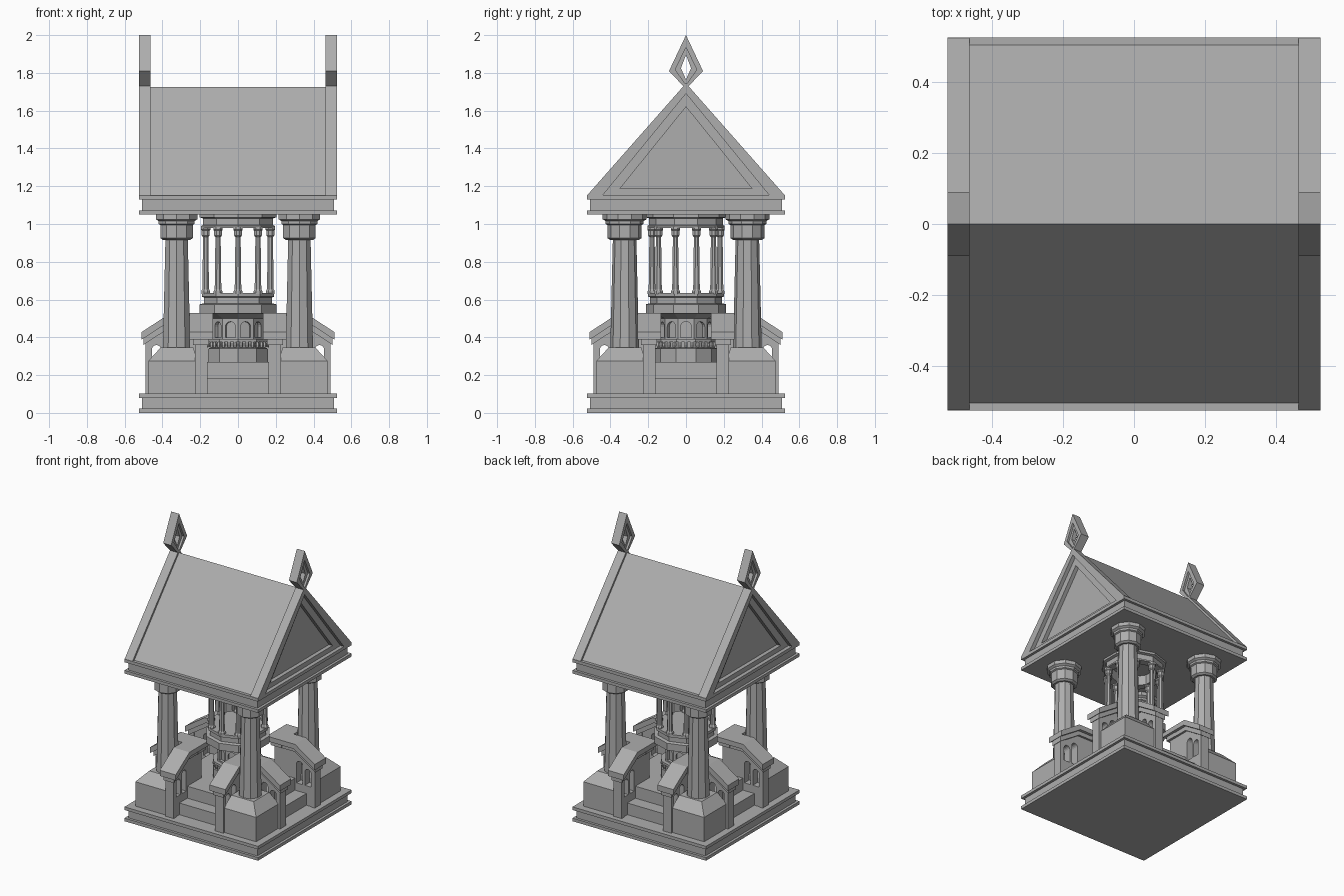
import bpy, bmesh, math
from mathutils import Matrix, Vector

if "Cube" in bpy.data.objects:
    bpy.data.objects.remove(bpy.data.objects["Cube"])

stone = bpy.data.materials.new("grey_stone")
stone.use_nodes = True
GREY = (0.42, 0.42, 0.42, 1)
stone.diffuse_color = GREY
stone.node_tree.nodes["Principled BSDF"].inputs["Base Color"].default_value = GREY


def finish(name, bm, place=None):
    bmesh.ops.recalc_face_normals(bm, faces=bm.faces[:])
    mesh = bpy.data.meshes.new(name)
    bm.to_mesh(mesh)
    bm.free()
    mesh.materials.append(stone)
    return add(name, mesh, place or Matrix())


def add(name, mesh, place):
    ob = bpy.data.objects.new(name, mesh)
    bpy.context.collection.objects.link(ob)
    ob.matrix_world = place
    return ob


def extrude_outline(bm, pts, x0, x1):
    """Outline given in (y, z), extruded along x."""
    a = [bm.verts.new((x0, y, z)) for y, z in pts]
    b = [bm.verts.new((x1, y, z)) for y, z in pts]
    bm.faces.new(a)
    bm.faces.new(b)
    for i in range(len(pts)):
        j = (i + 1) % len(pts)
        bm.faces.new((a[i], a[j], b[j], b[i]))


def prism(name, pts, x0, x1):
    bm = bmesh.new()
    extrude_outline(bm, pts, x0, x1)
    return finish(name, bm)


def box(name, half, z0, z1):
    return prism(name, [(-half, z0), (half, z0), (half, z1), (-half, z1)], -half, half)


def frame(name, outer, inner, x0, x1):
    """Flat frame between two (y, z) outlines with equal point counts."""
    bm = bmesh.new()
    loops = [[bm.verts.new((x, y, z)) for y, z in pts]
             for pts, x in ((outer, x0), (outer, x1), (inner, x1), (inner, x0))]
    n = len(outer)
    for k in range(4):
        a, b = loops[k], loops[(k + 1) % 4]
        for i in range(n):
            j = (i + 1) % n
            bm.faces.new((a[i], a[j], b[j], b[i]))
    return finish(name, bm)


def turned(name, profile, sides=10, phase=math.pi / 2, place=None, ring=False):
    """Faceted turned part from (radius, z) points; ring closes the profile."""
    bm = bmesh.new()
    rows = [[bm.verts.new((r * math.cos(phase + math.tau * i / sides),
                           r * math.sin(phase + math.tau * i / sides), z))
             for i in range(sides)] for r, z in profile]
    pairs = list(zip(rows, rows[1:]))
    if ring:
        pairs.append((rows[-1], rows[0]))
    else:
        bm.faces.new(rows[0])
        bm.faces.new(rows[-1])
    for a, b in pairs:
        for i in range(sides):
            j = (i + 1) % sides
            bm.faces.new((a[i], a[j], b[j], b[i]))
    return finish(name, bm, place)


def arch(centre, half, z0, spring):
    top = [(centre + half * math.cos(math.pi * i / 8), spring + half * math.sin(math.pi * i / 8))
           for i in range(9)]
    return [(centre - half, z0), (centre + half, z0)] + top


def cut(ob, cutter):
    mod = ob.modifiers.new("openings", 'BOOLEAN')
    mod.operation, mod.solver, mod.object = 'DIFFERENCE', 'EXACT', cutter
    bpy.context.view_layer.update()
    graph = bpy.context.evaluated_depsgraph_get()
    mesh = bpy.data.meshes.new_from_object(ob.evaluated_get(graph))
    ob.modifiers.clear()
    ob.data = mesh
    bpy.data.objects.remove(cutter)


# Plinth and entablature share the same stepped moulding
for part, z in (("plinth", 0), ("entablature", 1.05)):
    box(part + "_lower_band", 0.525, z, z + 0.022)
    box(part + "_core", 0.507, z + 0.022, z + 0.08)
    box(part + "_upper_band", 0.525, z + 0.08, z + 0.102)

# Steps on all four sides and the floor
for k in range(2):
    bm = bmesh.new()
    for (hx, hy) in ((0.17, 0.42 - 0.09 * k), (0.42 - 0.09 * k, 0.17)):
        z0, z1 = 0.1, 0.185 + 0.085 * k
        extrude_outline(bm, [(-hy, z0), (hy, z0), (hy, z1), (-hy, z1)], -hx, hx)
    finish("steps_%d" % (k + 1), bm)

# Balustrade walls: one of each part, then seven copies
wall = prism("stair_wall", [(-0.168, 0.1), (-0.48, 0.1), (-0.48, 0.39), (-0.35, 0.48), (-0.168, 0.48)],
             -0.0275, 0.0275)
bm = bmesh.new()
extrude_outline(bm, arch(-0.432, 0.024, 0.24, 0.335), -0.1, 0.1)
extrude_outline(bm, arch(-0.366, 0.024, 0.24, 0.375), -0.1, 0.1)
cut(wall, finish("arch_cutter", bm))
parts = [
    wall,
    prism("stair_post", [(-0.46, 0.1), (-0.49, 0.1), (-0.49, 0.39), (-0.46, 0.405)], -0.0325, 0.0325),
    prism("rail_moulding", [(-0.15, 0.465), (-0.34, 0.465), (-0.5, 0.36), (-0.5, 0.4),
                            (-0.35, 0.5), (-0.15, 0.5)], -0.042, 0.042),
    prism("rail_cap", [(-0.133, 0.495), (-0.345, 0.495), (-0.51, 0.388), (-0.51, 0.428),
                       (-0.355, 0.53), (-0.133, 0.53)], -0.0625, 0.0625),
]
for ob in parts:
    for k in range(4):
        for s in (-1, 1):
            place = Matrix.Rotation(k * math.pi / 2, 4, 'Z') @ Matrix.Translation((s * 0.195, 0, 0))
            if k == 0 and s < 0:
                ob.matrix_world = place
            else:
                add(ob.name.split(".")[0], ob.data, place)

# Corner pedestals and main columns
for sx in (-1, 1):
    for sy in (-1, 1):
        bm = bmesh.new()
        rows = []
        for lo, hi, z in ((0.22, 0.475, 0.1), (0.22, 0.475, 0.275), (0.235, 0.41, 0.345)):
            rows.append([bm.verts.new((sx * x, sy * y, z))
                         for x, y in ((lo, lo), (hi, lo), (hi, hi), (lo, hi))])
        bm.faces.new(rows[0])
        bm.faces.new(rows[-1])
        for a, b in zip(rows, rows[1:]):
            for i in range(4):
                bm.faces.new((a[i], a[(i + 1) % 4], b[(i + 1) % 4], b[i]))
        finish("corner_pedestal", bm)
        at = Matrix.Translation((sx * 0.325, sy * 0.325, 0))
        turned("column_shaft", [(0.076, 0.34), (0.062, 0.93)], place=at)
        turned("column_capital", [(0.075, 0.915), (0.09, 0.925), (0.09, 0.995), (0.1, 1.0), (0.1, 1.015),
                                  (0.116, 1.025), (0.116, 1.05)], place=at)

# Central shrine: base, beaded ring, arcaded drum, basin
turned("shrine_base", [(0.168, 0.26), (0.168, 0.34), (0.152, 0.345), (0.152, 0.375),
                       (0.165, 0.375), (0.165, 0.39)])
for i in range(30):
    a = math.tau * i / 30
    turned("bead", [(0.008, 0.345), (0.011, 0.36), (0.008, 0.375)], 6, 0,
           Matrix.Translation((0.154 * math.cos(a), 0.154 * math.sin(a), 0)))
drum = turned("shrine_drum", [(0.138, 0.385), (0.138, 0.5), (0.15, 0.505), (0.205, 0.53)])
bm = bmesh.new()
for i in range(10):
    before = set(bm.verts)
    extrude_outline(bm, arch(0, 0.028, 0.4, 0.455), 0.112, 0.2)
    bmesh.ops.rotate(bm, cent=Vector(), matrix=Matrix.Rotation(math.tau * i / 10, 3, 'Z'),
                     verts=[v for v in bm.verts if v not in before])
cut(drum, finish("niche_cutter", bm))
turned("shrine_basin", [(0.213, 0.525), (0.213, 0.575), (0.19, 0.58), (0.19, 0.612),
                        (0.2, 0.615), (0.2, 0.635)])

# Ten slender columns and the ring they carry
for i in range(10):
    a = math.pi / 2 + math.tau * i / 10
    at = Matrix.Translation((0.18 * math.cos(a), 0.18 * math.sin(a), 0))
    turned("slender_column", [(0.025, 0.63), (0.025, 0.645), (0.019, 0.655), (0.015, 0.93), (0.023, 0.94),
                              (0.023, 0.965), (0.027, 0.97), (0.027, 0.985)], 8, math.pi / 8, at)
turned("shrine_ring", [(0.15, 0.98), (0.205, 0.98), (0.205, 0.99), (0.195, 0.995), (0.195, 1.03),
                       (0.215, 1.035), (0.215, 1.05), (0.15, 1.05)], ring=True)


# Roof body, stepped gable frames and pierced diamond finials
def gable(half, z, apex):
    return [(-half, z), (half, z), (0, apex)]


def diamond(half, low, mid, top):
    return [(0, low), (half, mid), (0, top), (-half, mid)]


prism("roof_body", gable(0.505, 1.15, 1.725), -0.47, 0.47)
for s in (-1, 1):
    frame("gable_rim", gable(0.525, 1.15, 1.745), gable(0.44, 1.153, 1.69), s * 0.463, s * 0.525)
    frame("gable_inner_frame", gable(0.445, 1.151, 1.695), gable(0.35, 1.187, 1.62), s * 0.463, s * 0.498)
    frame("finial_rim", diamond(0.09, 1.715, 1.81, 2.0), diamond(0.057, 1.737, 1.817, 1.935),
          s * 0.463, s * 0.525)
    frame("finial_inner_frame", diamond(0.06, 1.735, 1.817, 1.94), diamond(0.027, 1.765, 1.825, 1.895),
          s * 0.478, s * 0.51)
